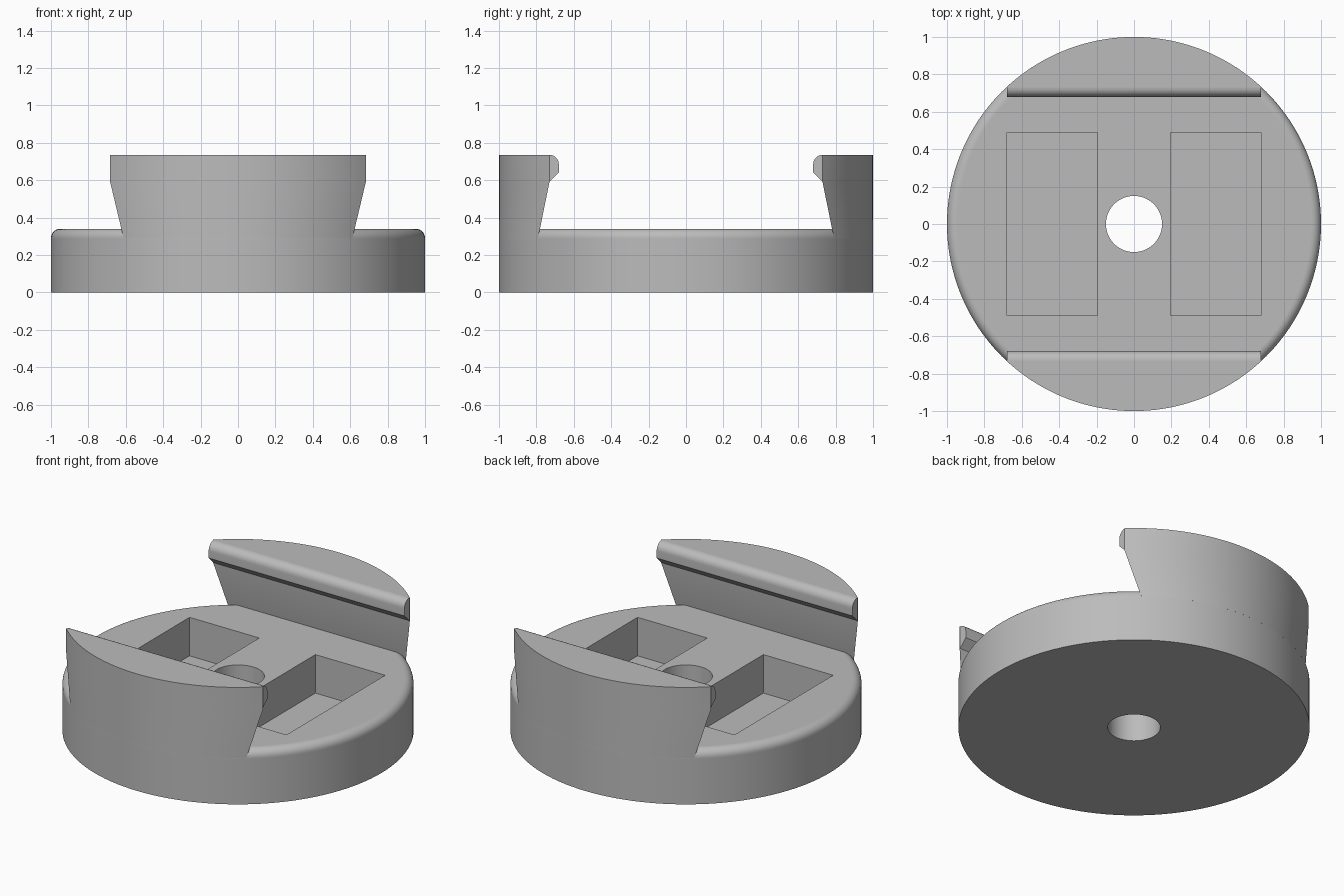
import bpy
import bmesh
from math import asin, cos, sin, pi

default_cube = bpy.data.objects.get("Cube")
if default_cube:
    bpy.data.objects.remove(default_cube, do_unlink=True)

BASE_TOP, FULL_TOP = 0.34, 0.735
FILLET, HOLE, SEGMENTS = 0.05, 0.15, 128
WALL_Y, LIP_X = 0.73, 0.68

grey = bpy.data.materials.new("light grey")
grey.use_nodes = True
colour = (0.5, 0.5, 0.5, 1)
grey.diffuse_color = colour
grey.node_tree.nodes["Principled BSDF"].inputs["Base Color"].default_value = colour


def make_object(name, bm):
    bmesh.ops.recalc_face_normals(bm, faces=bm.faces)
    mesh = bpy.data.meshes.new(name)
    bm.to_mesh(mesh)
    bm.free()
    mesh.materials.append(grey)
    obj = bpy.data.objects.new(name, mesh)
    bpy.context.collection.objects.link(obj)
    return obj


def activate(obj):
    bpy.ops.object.select_all(action="DESELECT")
    obj.select_set(True)
    bpy.context.view_layer.objects.active = obj


def bridge(bm, rings, closed=False):
    """Join successive rings of vertices with quads."""
    pairs = list(zip(rings, rings[1:]))
    if closed:
        pairs.append((rings[-1], rings[0]))
    for low, high in pairs:
        for i in range(len(low)):
            j = (i + 1) % len(low)
            bm.faces.new((low[i], low[j], high[j], high[i]))


def arc(cx, cz, radius, start, end, steps=8):
    angles = [start + (end - start) * i / steps for i in range(steps + 1)]
    return [(cx + radius * cos(a), cz + radius * sin(a)) for a in angles]


# Round base with a centre hole and a rounded upper rim
def make_base():
    profile = [(HOLE, 0), (1, 0), (1, BASE_TOP - FILLET - 0.005)]
    profile += arc(1 - FILLET, BASE_TOP - FILLET, FILLET, 0, pi / 2)
    profile += [(1 - FILLET - 0.005, BASE_TOP), (HOLE, BASE_TOP)]
    bm = bmesh.new()
    rings = [[bm.verts.new((r * cos(2 * pi * i / SEGMENTS),
                            r * sin(2 * pi * i / SEGMENTS), z))
              for i in range(SEGMENTS)] for r, z in profile]
    bridge(bm, rings, closed=True)
    return make_object("round_base", bm)


# Rectangular pocket cut into the top of the base
def cut_pocket(base, side):
    bm = bmesh.new()
    bmesh.ops.create_cube(bm, size=1)
    floor, top = 0.098, 0.5
    for v in bm.verts:
        v.co.x = side * 0.4375 + v.co.x * 0.485
        v.co.y *= 0.98
        v.co.z = floor if v.co.z < 0 else top
    cutter = make_object("pocket_cutter", bm)
    cutter.hide_render = True
    activate(base)
    mod = base.modifiers.new("pocket", "BOOLEAN")
    mod.operation, mod.solver, mod.object = "DIFFERENCE", "EXACT", cutter
    bpy.ops.object.modifier_apply(modifier=mod.name)
    bpy.data.objects.remove(cutter, do_unlink=True)


# Clip wall: a circle segment whose flat inner face leans inward with height
def make_wall(name, side):
    bm = bmesh.new()
    rings = []
    for z, chord in ((BASE_TOP - FILLET, 0.791), (0.59, WALL_Y), (FULL_TOP, WALL_Y)):
        a = asin(chord)
        rings.append([bm.verts.new((x, side * y, z))
                      for x, y in arc(0, 0, 1, a, pi - a, 40)])
    bridge(bm, rings)
    bm.faces.new(rings[0])
    bm.faces.new(rings[-1])
    return make_object(name, bm)


# Retaining lip along the top of a wall: round above, chamfered below
def make_lip(name, side):
    r = WALL_Y - LIP_X
    profile = [(WALL_Y + 0.001, 0.59), (LIP_X, 0.64)]
    profile += arc(WALL_Y, FULL_TOP - r, r, pi, pi / 2)
    bm = bmesh.new()
    ends = [[bm.verts.new((x, side * y, z)) for y, z in profile]
            for x in (-LIP_X, LIP_X)]
    bridge(bm, ends)
    for end in ends:
        bm.faces.new(end)
    return make_object(name, bm)


base = make_base()
for side in (-1, 1):
    cut_pocket(base, side)
parts = [base]
for label, side in (("front", -1), ("back", 1)):
    parts.append(make_wall(label + "_clip_wall", side))
    parts.append(make_lip(label + "_clip_lip", side))

for part in parts:
    activate(part)
    bpy.ops.object.shade_smooth_by_angle(angle=pi / 6)
